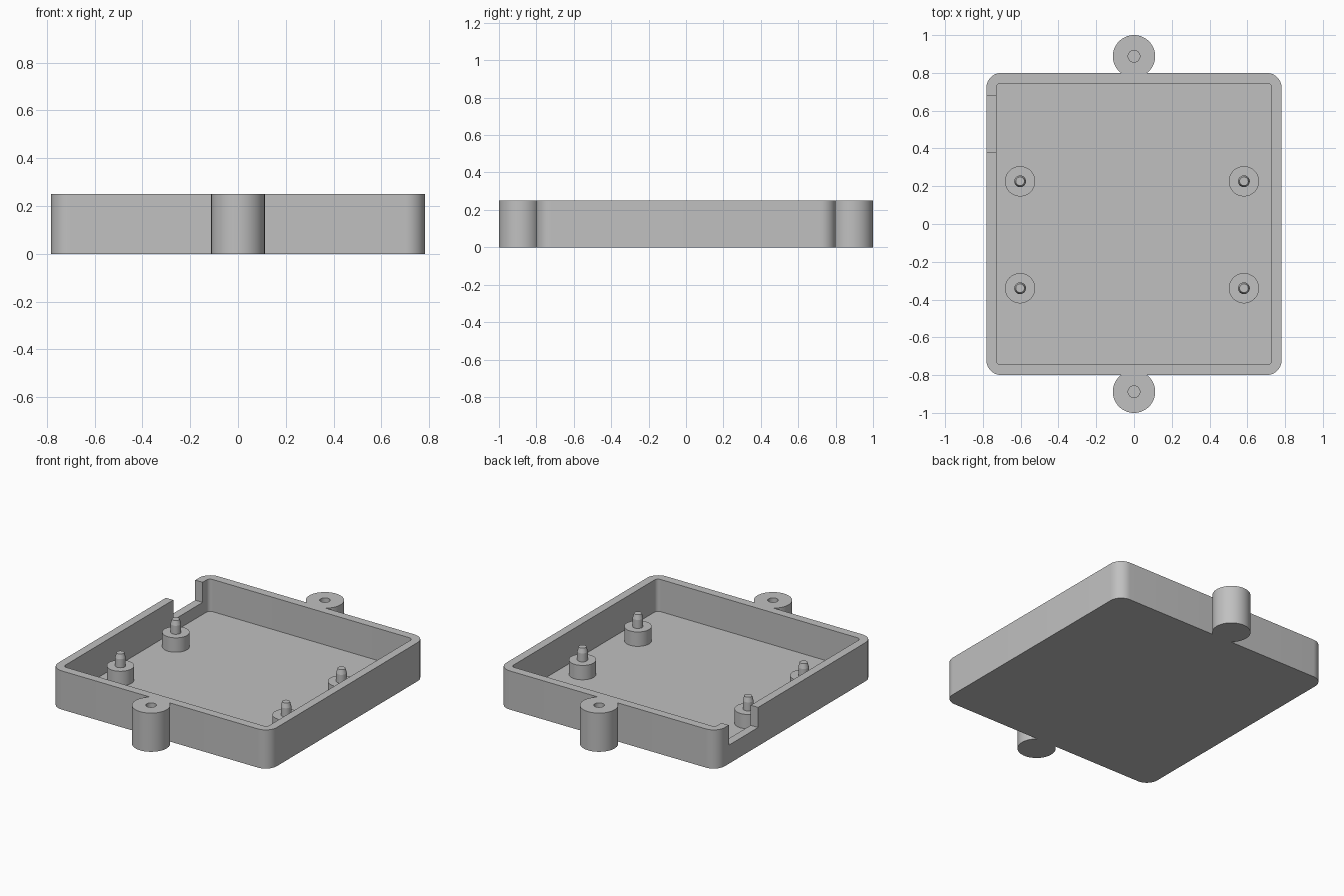
import bpy
import bmesh
from math import radians, sin, cos, pi

cube = bpy.data.objects.get("Cube")
if cube:
    bpy.data.objects.remove(cube, do_unlink=True)

# Single plastic colour
GREY = (0.53, 0.53, 0.53, 1)
plastic = bpy.data.materials.new("grey plastic")
plastic.use_nodes = True
plastic.diffuse_color = GREY
plastic.node_tree.nodes["Principled BSDF"].inputs["Base Color"].default_value = GREY

HEIGHT, FLOOR = 0.25, 0.042
HALF_X, HALF_Y = 0.782, 0.80
SEGMENTS = 64


def finish(name, bm):
    bmesh.ops.recalc_face_normals(bm, faces=bm.faces[:])
    mesh = bpy.data.meshes.new(name)
    bm.to_mesh(mesh)
    bm.free()
    mesh.materials.append(plastic)
    obj = bpy.data.objects.new(name, mesh)
    bpy.context.collection.objects.link(obj)
    return obj


def prism(name, outline, z0, z1):
    """Extrude a flat outline from z0 up to z1."""
    bm = bmesh.new()
    face = bm.faces.new([bm.verts.new((x, y, z0)) for x, y in outline])
    top = bmesh.ops.extrude_face_region(bm, geom=[face])["geom"]
    verts = [v for v in top if isinstance(v, bmesh.types.BMVert)]
    bmesh.ops.translate(bm, vec=(0, 0, z1 - z0), verts=verts)
    return finish(name, bm)


def rounded_rect(hx, hy, r, steps=10):
    points = []
    for k, (sx, sy) in enumerate([(1, 1), (-1, 1), (-1, -1), (1, -1)]):
        for i in range(steps + 1):
            a = (k + i / steps) * pi / 2
            points.append((sx * (hx - r) + r * cos(a), sy * (hy - r) + r * sin(a)))
    return points


def circle(x, y, r, n=SEGMENTS):
    return [(x + r * cos(2 * pi * i / n), y + r * sin(2 * pi * i / n)) for i in range(n)]


def lathe(name, profile, x, y):
    """Revolve a radius/height profile about a vertical axis."""
    bm = bmesh.new()
    verts = [bm.verts.new((r, 0, z)) for r, z in profile]
    edges = [bm.edges.new(pair) for pair in zip(verts, verts[1:])]
    bmesh.ops.spin(bm, geom=verts + edges, cent=(0, 0, 0), axis=(0, 0, 1),
                   angle=2 * pi, steps=SEGMENTS)
    bmesh.ops.remove_doubles(bm, verts=bm.verts[:], dist=0.0001)
    bmesh.ops.translate(bm, vec=(x, y, 0), verts=bm.verts[:])
    return finish(name, bm)


def combine(target, tool, operation):
    """Apply a boolean and remove its helper object."""
    tool.hide_render = True
    mod = target.modifiers.new(operation.lower(), 'BOOLEAN')
    mod.operation, mod.solver, mod.object = operation, 'EXACT', tool
    bpy.context.view_layer.objects.active = target
    bpy.ops.object.modifier_apply(modifier=mod.name)
    bpy.data.objects.remove(tool, do_unlink=True)


def smooth(obj):
    bpy.ops.object.select_all(action='DESELECT')
    obj.select_set(True)
    bpy.context.view_layer.objects.active = obj
    bpy.ops.object.shade_smooth_by_angle(angle=radians(12))


# Case body with a mounting ear at each end
case = prism("case_tray", rounded_rect(HALF_X, HALF_Y, 0.08), 0, HEIGHT)
for side in (-1, 1):
    ear = prism("mounting_ear", circle(0, side * 0.888, 0.112), 0, HEIGHT)
    combine(case, ear, 'UNION')

# Open interior
cavity = prism("cavity_cutter", rounded_rect(0.729, 0.745, 0.025), FLOOR, HEIGHT + 0.1)
combine(case, cavity, 'DIFFERENCE')

# Cable notch in the right wall
notch = prism("notch_cutter", [(-0.85, 0.38), (-0.71, 0.38), (-0.71, 0.68), (-0.85, 0.68)],
              0.12, HEIGHT + 0.1)
combine(case, notch, 'DIFFERENCE')

# Blind screw holes in the ears
for side in (-1, 1):
    hole = prism("hole_cutter", circle(0, side * 0.888, 0.031), 0.05, HEIGHT + 0.1)
    combine(case, hole, 'DIFFERENCE')
smooth(case)

# Board standoffs with tapered locating pins
SHOULDER, PIN_EDGE, PIN_TOP = 0.135, 0.19, 0.22
standoff = [(0, FLOOR - 0.01), (0.08, FLOOR - 0.01), (0.08, SHOULDER), (0.031, SHOULDER),
            (0.031, PIN_EDGE), (0.023, PIN_TOP), (0, PIN_TOP)]
for x, across in ((-0.603, "right"), (0.582, "left")):
    for y, along in ((-0.34, "front"), (0.226, "back")):
        smooth(lathe(f"standoff_{along}_{across}", standoff, x, y))
